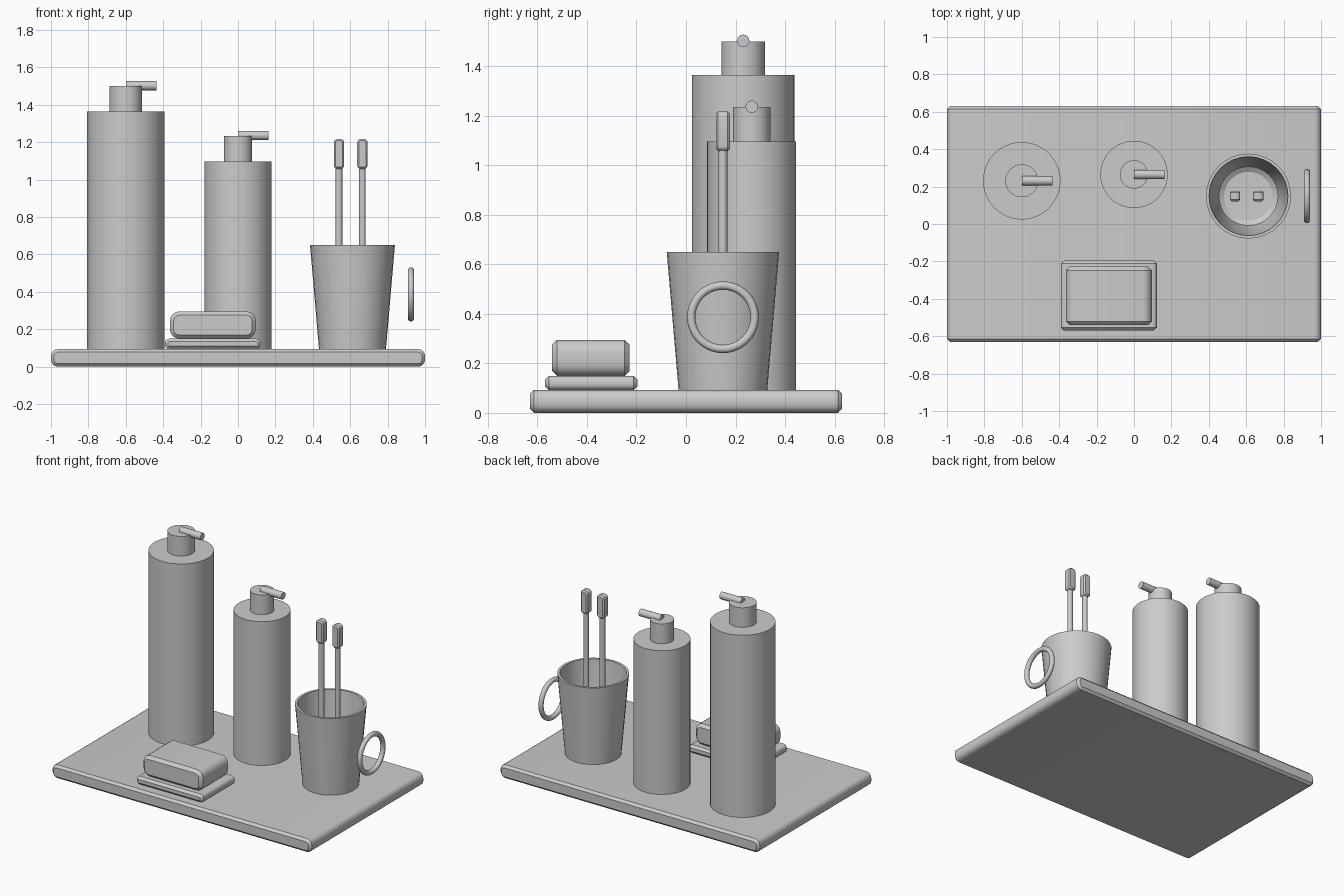
import bpy, bmesh, math
from mathutils import Matrix

if "Cube" in bpy.data.objects:
    bpy.data.objects.remove(bpy.data.objects["Cube"])


def finish(name, bm):
    bmesh.ops.recalc_face_normals(bm, faces=bm.faces[:])
    mesh = bpy.data.meshes.new(name)
    bm.to_mesh(mesh)
    bm.free()
    ob = bpy.data.objects.new(name, mesh)
    bpy.context.collection.objects.link(ob)
    bpy.ops.object.select_all(action='DESELECT')
    ob.select_set(True)
    bpy.context.view_layer.objects.active = ob
    bpy.ops.object.shade_smooth_by_angle(angle=math.radians(30))
    return ob


def rounded_slab(name, x, y, z, r, chamfer, seg=4):
    """Rounded rectangle in XZ, extruded along Y with chamfered ends."""
    bm = bmesh.new()

    def ring(yy, inset):
        pts = []
        corners = [(x[1] - r, z[1] - r), (x[0] + r, z[1] - r),
                   (x[0] + r, z[0] + r), (x[1] - r, z[0] + r)]
        for k, (cx, cz) in enumerate(corners):
            for i in range(seg + 1):
                a = math.pi / 2 * (k + i / seg)
                pts.append(bm.verts.new((cx + (r - inset) * math.cos(a), yy,
                                         cz + (r - inset) * math.sin(a))))
        return pts

    rings = [ring(y[0], chamfer), ring(y[0] + chamfer, 0),
             ring(y[1] - chamfer, 0), ring(y[1], chamfer)]
    n = len(rings[0])
    for a, b in zip(rings, rings[1:]):
        for i in range(n):
            j = (i + 1) % n
            bm.faces.new((a[i], a[j], b[j], b[i]))
    bm.faces.new(rings[0])
    bm.faces.new(rings[-1])
    return finish(name, bm)


def lathe(name, profile, centre, steps):
    """Spin (radius, height) points about a vertical axis."""
    bm = bmesh.new()
    vs = [bm.verts.new((r, 0, z)) for r, z in profile]
    es = [bm.edges.new(p) for p in zip(vs, vs[1:])]
    bmesh.ops.spin(bm, geom=vs + es, cent=(0, 0, 0), axis=(0, 0, 1),
                   angle=2 * math.pi, steps=steps, use_duplicate=False)
    bmesh.ops.remove_doubles(bm, verts=bm.verts[:], dist=1e-5)
    bmesh.ops.translate(bm, verts=bm.verts[:], vec=(*centre, 0))
    return finish(name, bm)


def spout_rod(name, x0, x1, y, z, r):
    bm = bmesh.new()
    m = Matrix.Translation(((x0 + x1) / 2, y, z)) @ Matrix.Rotation(math.pi / 2, 4, 'Y')
    bmesh.ops.create_cone(bm, cap_ends=True, segments=16, radius1=r, radius2=r,
                          depth=x1 - x0, matrix=m)
    return finish(name, bm)


TOP = 0.093  # tray surface

# Tray, soap dish and soap
rounded_slab("tray", (-1, 1), (-0.63, 0.63), (0, TOP), 0.037, 0.016)
rounded_slab("soap_dish", (-0.39, 0.122), (-0.57, -0.195), (TOP, 0.149), 0.022, 0.016)
rounded_slab("soap_bar", (-0.364, 0.095), (-0.54, -0.228), (0.149, 0.295), 0.05, 0.02)

# Pump bottles
for label, x, y, r, h, nr, nh in (("tall", -0.60, 0.231, 0.207, 1.364, 0.088, 1.50),
                                  ("short", 0.0, 0.265, 0.18, 1.096, 0.076, 1.234)):
    lathe(label + "_bottle", [(0, TOP), (r, TOP), (r, h), (0, h)], (x, y), 48)
    lathe(label + "_pump_collar", [(0, h), (nr, h), (nr, nh), (0, nh)], (x, y), 32)
    spout_rod(label + "_pump_spout", x, x + 0.164, y, nh + 0.002, 0.025)

# Hollow tapered cup
CUP = (0.612, 0.149)
lathe("cup", [(0, TOP), (0.179, TOP), (0.227, 0.65), (0.211, 0.65), (0.168, 0.17),
              (0.158, 0.14), (0.13, 0.122), (0, 0.118)], CUP, 32)

# Ring handle standing beside the cup
bpy.ops.mesh.primitive_torus_add(major_radius=0.128, minor_radius=0.0168,
                                 major_segments=40, minor_segments=12,
                                 location=(0.925, CUP[1], 0.386),
                                 rotation=(0, math.pi / 2, 0))
bpy.context.object.name = "cup_handle"
bpy.ops.object.shade_smooth()

# Toothbrushes
for label, x in (("left", 0.54), ("right", 0.665)):
    lathe(label + "_brush_stem", [(0, 0.118), (0.018, 0.118), (0.018, 1.07), (0, 1.07)],
          (x, CUP[1]), 16)
    rounded_slab(label + "_brush_head", (x - 0.028, x + 0.028),
                 (CUP[1] - 0.028, CUP[1] + 0.028), (1.057, 1.217), 0.02, 0.009)
